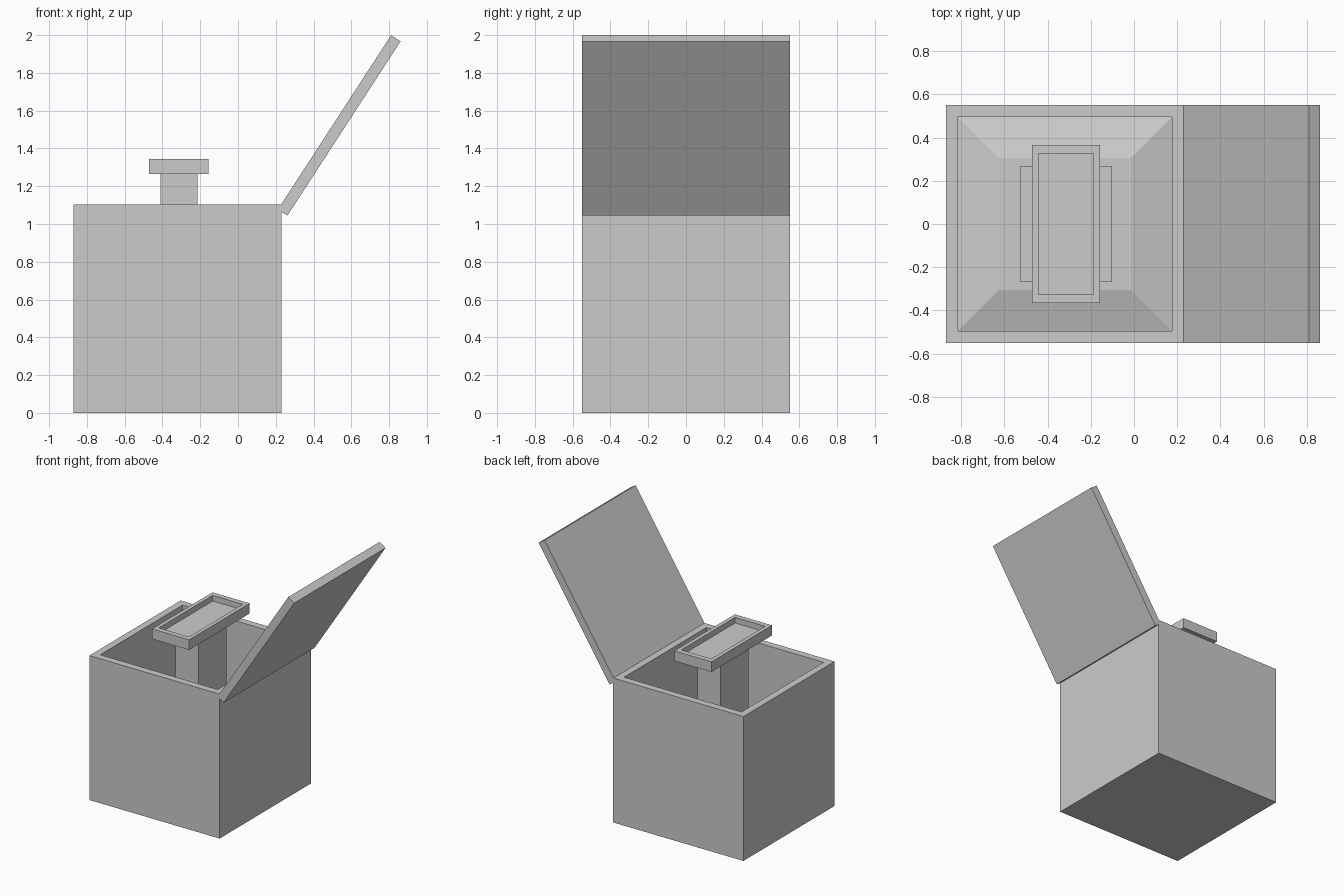
import bpy, bmesh, math
from mathutils import Vector, Matrix

if "Cube" in bpy.data.objects:
    bpy.data.objects.remove(bpy.data.objects["Cube"])

CX = -0.32  # centre of the box in x


def finish(name, bm):
    bmesh.ops.recalc_face_normals(bm, faces=bm.faces)
    me = bpy.data.meshes.new(name)
    bm.to_mesh(me)
    bm.free()
    ob = bpy.data.objects.new(name, me)
    bpy.context.collection.objects.link(ob)
    return ob


def loft(name, rings, cx=CX):
    """Skin a stack of rectangles given as (half_x, half_y, z), capped at both ends."""
    bm = bmesh.new()
    loops = []
    for hx, hy, z in rings:
        loops.append([bm.verts.new((cx + sx * hx, sy * hy, z))
                      for sx, sy in ((-1, -1), (1, -1), (1, 1), (-1, 1))])
    for a, b in zip(loops, loops[1:]):
        for i in range(4):
            j = (i + 1) % 4
            bm.faces.new((a[i], a[j], b[j], b[i]))
    bm.faces.new(loops[0])
    bm.faces.new(loops[-1])
    return finish(name, bm)


# Open box with thick walls; the inner floor rises to a low sloped plinth
loft("box", [(0.55, 0.55, 0), (0.55, 0.55, 1.103), (0.496, 0.496, 1.103),
             (0.496, 0.496, 0.055), (0.305, 0.305, 0.11)])

# Pedestal: stepped foot with a column on top
loft("pedestal", [(0.212, 0.268, 0.108), (0.212, 0.268, 0.18),
                  (0.098, 0.168, 0.18), (0.098, 0.168, 1.267)], -0.313)

# Shallow tray with a raised rim
loft("tray", [(0.157, 0.365, 1.266), (0.157, 0.365, 1.343),
              (0.127, 0.325, 1.343), (0.127, 0.325, 1.30)], -0.314)

# Lid: a flat slab leaning back from the top right edge
bm = bmesh.new()
bmesh.ops.create_cube(bm, size=1)
bmesh.ops.scale(bm, vec=Vector((1.1, 1.1, 0.06)), verts=bm.verts)
lid = finish("lid", bm)
lid.matrix_world = Matrix.Translation((0.536, 0, 1.522)) @ Matrix.Rotation(-math.radians(57), 4, 'Y')
